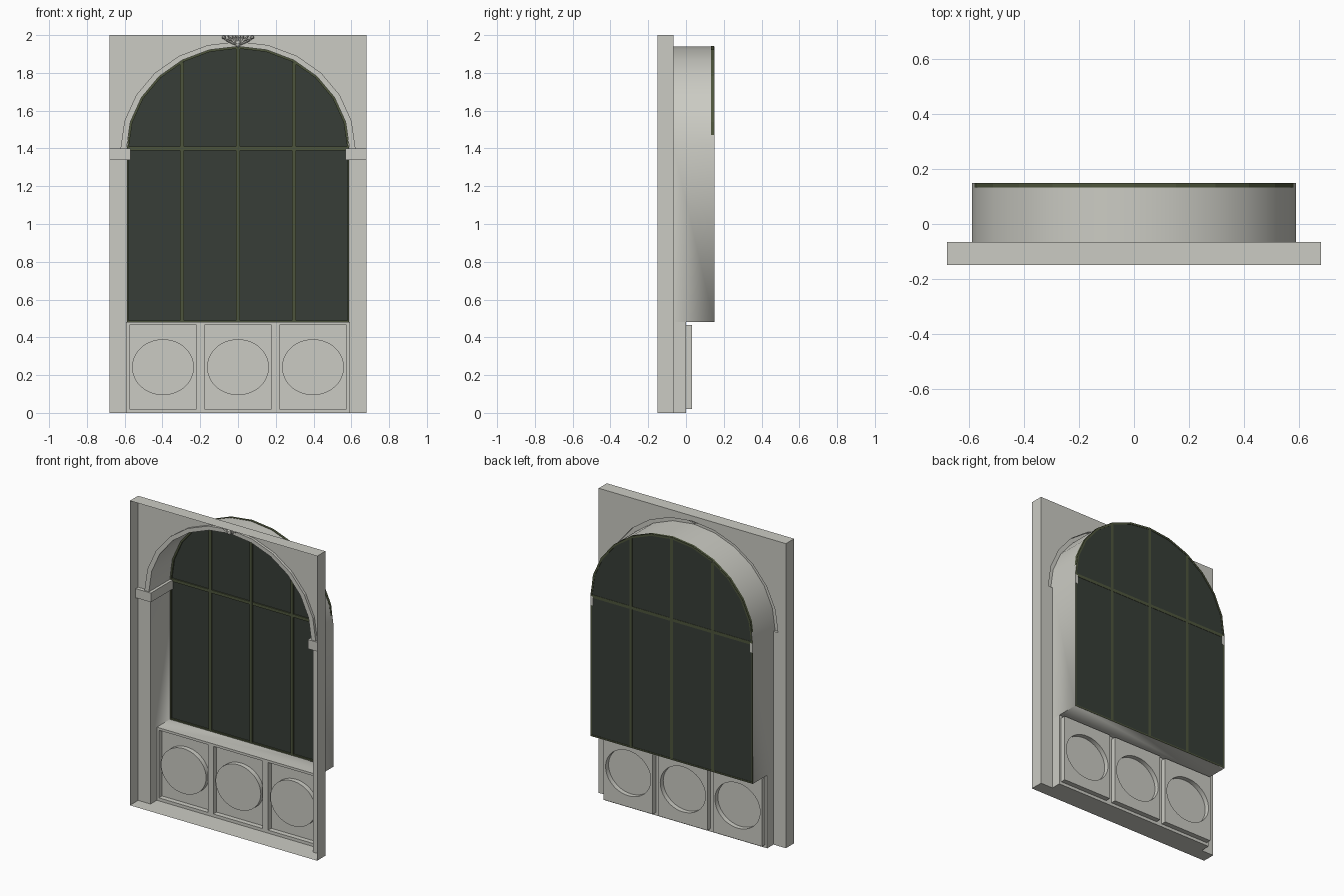
import bpy, bmesh, math
from mathutils import Vector, Matrix

if "Cube" in bpy.data.objects:
    bpy.data.objects.remove(bpy.data.objects["Cube"])


def material(name, rgb):
    m = bpy.data.materials.new(name)
    m.diffuse_color = (*rgb, 1)
    m.use_nodes = True
    m.node_tree.nodes["Principled BSDF"].inputs["Base Color"].default_value = m.diffuse_color
    return m


STONE = material("pale_stone", (0.60, 0.60, 0.55))
GLASS = material("dark_glass", (0.038, 0.047, 0.038))
FRAME = material("green_frame", (0.075, 0.09, 0.045))

FRONT, BACK = -0.15, 0.15     # overall depth
WALL = -0.065                 # wall plane, set back behind its edge flanges
BAND = -0.082                 # face of the raised arch band
SPRING, SILL = 1.40, 0.48
HALF, RISE = 0.59, 0.54
W, H = 0.68, 2.0
SEG = 12


def make(name, polys, mat, toward=None, smooth=False):
    """Object from polygons; faces are flipped to look along toward(centre)."""
    bm = bmesh.new()
    for p in polys:
        bm.faces.new([bm.verts.new(v) for v in p])
    bmesh.ops.remove_doubles(bm, verts=bm.verts[:], dist=1e-5)
    if toward:
        bm.normal_update()
        for f in bm.faces:
            if f.normal.dot(Vector(toward(f.calc_center_median()))) < 0:
                f.normal_flip()
    else:
        bmesh.ops.recalc_face_normals(bm, faces=bm.faces[:])
    me = bpy.data.meshes.new(name)
    bm.to_mesh(me)
    bm.free()
    me.materials.append(mat)
    ob = bpy.data.objects.new(name, me)
    bpy.context.collection.objects.link(ob)
    if smooth:
        bpy.ops.object.select_all(action='DESELECT')
        ob.select_set(True)
        bpy.context.view_layer.objects.active = ob
        bpy.ops.object.shade_smooth_by_angle(angle=math.radians(30))
    return ob


def arc(rx, rz):
    a = [math.pi * (1 - i / SEG) for i in range(SEG + 1)]
    return [(rx * math.cos(t), SPRING + rz * math.sin(t)) for t in a]


def at(pts, y):
    return [(x, y, z) for x, z in pts]


def strip(a, b, closed=False):
    n = len(a)
    return [[a[i], a[(i + 1) % n], b[(i + 1) % n], b[i]] for i in range(n if closed else n - 1)]


def rect(x0, x1, z0, z1, y):
    return [(x0, y, z0), (x1, y, z0), (x1, y, z1), (x0, y, z1)]


def box(x0, x1, y0, y1, z0, z1):
    a, b = rect(x0, x1, z0, z1, y0), rect(x0, x1, z0, z1, y1)
    return [a, b] + strip(a, b, True)


to_front = lambda c: (0, -1, 0)
to_axis = lambda c: (-c.x, 0, 1.2 - c.z)

# wall plane: legs, shoulders and spandrels around the arch
outer = arc(0.622, 0.566)
wall = []
for s in (-1, 1):
    wall.append(rect(s * W, s * HALF, 0, SPRING, WALL))
    wall.append(rect(s * W, s * 0.622, SPRING, H, WALL))
wall += strip(at(outer, WALL), at([(x, H) for x, z in outer], WALL))
make("wall", wall, STONE, to_front)

# flanges running forward around the wall edge
corners = [(-W, 0), (W, 0), (W, H), (-W, H)]
make("edge_flange", strip(at(corners, FRONT), at(corners, WALL), True), STONE,
     lambda c: (c.x, 0, c.z - 1))

# raised hollow arch band
inner = arc(HALF, RISE)
make("arch_band", strip(at(outer, WALL), at(outer, BAND))
     + strip(at(outer, BAND), at(inner, BAND)), STONE,
     lambda c: (c.x, -1, c.z - SPRING))

# deep reveal of the window opening, with its sill
opening = [(-HALF, SILL)] + arc(HALF, RISE) + [(HALF, SILL)]
reveal = strip(at(opening, WALL), at(opening, BACK))
reveal += strip(at(inner, BAND), at(inner, WALL))
reveal.append([(-HALF, 0, SILL), (HALF, 0, SILL), (HALF, BACK, SILL), (-HALF, BACK, SILL)])
make("window_reveal", reveal, STONE, to_axis, smooth=True)

# lower reveal and floor in front of the panels
low = [(-HALF, SILL), (-HALF, 0), (HALF, 0), (HALF, SILL)]
make("lower_reveal", strip(at(low, WALL), at(low, 0)), STONE, to_axis)

# impost blocks at the arch springing
for s, side in ((-1, "left"), (1, "right")):
    make(side + "_impost", box(s * W, s * 0.57, -0.09, WALL, 1.34, SPRING), STONE)
    make(side + "_impost_return", box(s * 0.589, s * 0.57, WALL, BACK, 1.34, SPRING), STONE)

# apron face with three openings
CENTRES, HX, HZ, CZ = (-0.397, 0, 0.397), 0.178, 0.222, 0.242
apron = [rect(-HALF, HALF, 0, CZ - HZ, 0), rect(-HALF, HALF, CZ + HZ, SILL, 0)]
edges = [-HALF] + [c + s * HX for c in CENTRES for s in (-1, 1)] + [HALF]
for i in range(0, 8, 2):
    apron.append(rect(edges[i], edges[i + 1], CZ - HZ, CZ + HZ, 0))
make("apron", apron, STONE, to_front)

# recessed panels with raised oval discs
N = 48
for k, cx in enumerate(CENTRES):
    square, oval = [], []
    for i in range(N):
        c, s = math.cos(2 * math.pi * i / N), math.sin(2 * math.pi * i / N)
        m = max(abs(c), abs(s))
        square.append((cx + HX * c / m, CZ + HZ * s / m))
        oval.append((cx + 0.164 * c, CZ + 0.148 * s))
    rings = [at(square, 0), at(square, 0.033), at(oval, 0.033), at(oval, 0.002)]
    polys = [rings[3]]
    for a, b in zip(rings, rings[1:]):
        polys += strip(a, b, True)
    ob = make("apron_panel_%d" % (k + 1), polys, STONE, smooth=True)
    if ob.data.polygons[0].normal.y > 0:
        ob.data.flip_normals()

# window glass
pane = [(-0.585, SILL + 0.002)] + arc(0.585, 0.535) + [(0.585, SILL + 0.002)]
make("window_glass", [at(pane, 0.142), at(pane, 0.147)]
     + strip(at(pane, 0.142), at(pane, 0.147), True), GLASS)

# window frame, its arch just outside the reveal
big = arc(0.592, 0.542)
big[0], big[-1] = (-0.588, SPRING), (0.588, SPRING)
edge = [(-0.588, SILL + 0.001)] + big + [(0.588, SILL + 0.001)]
hole = [(-0.579, SILL + 0.01)] + arc(0.579, 0.529) + [(0.579, SILL + 0.01)]
Y0, Y1 = 0.133, 0.1495
make("window_frame", strip(at(edge, Y0), at(hole, Y0), True) + strip(at(edge, Y1), at(hole, Y1), True)
     + strip(at(edge, Y0), at(edge, Y1), True) + strip(at(hole, Y0), at(hole, Y1), True), FRAME)

# glazing bars
for x in (-0.297, 0, 0.297):
    top = SPRING + 0.53 * math.sqrt(1 - (x / 0.58) ** 2)
    make("upright_bar", box(x - 0.01, x + 0.01, Y0, Y1, SILL + 0.002, top), FRAME)
make("cross_bar", box(-0.58, 0.58, Y0 + 0.001, Y1 - 0.0005, SPRING - 0.01, SPRING + 0.01), FRAME)

# carved leaf ornament at the crown of the arch
bm = bmesh.new()


def blob(x, y, z, sx, sy, sz, turn=0):
    bmesh.ops.create_icosphere(bm, subdivisions=2, radius=1, matrix=Matrix.Translation((x, y, z))
                               @ Matrix.Rotation(turn, 4, 'Y') @ Matrix.Diagonal((sx, sy, sz, 1)))


for i in range(-4, 5):
    a = math.radians(16 * i)
    length = min(0.05 / max(math.cos(a), 0.1), 0.085)
    blob(length / 2 * math.sin(a), -0.085, 1.945 + length / 2 * math.cos(a),
         0.007, 0.012, length / 2, a)
for s in (-1, 1):
    blob(s * 0.075, -0.085, 1.988, 0.011, 0.014, 0.009)
    blob(s * 0.042, -0.088, 1.975, 0.009, 0.014, 0.008)
blob(0, -0.09, 1.955, 0.014, 0.016, 0.02)
me = bpy.data.meshes.new("leaf_ornament")
bm.to_mesh(me)
bm.free()
me.materials.append(STONE)
bpy.context.collection.objects.link(bpy.data.objects.new("leaf_ornament", me))
